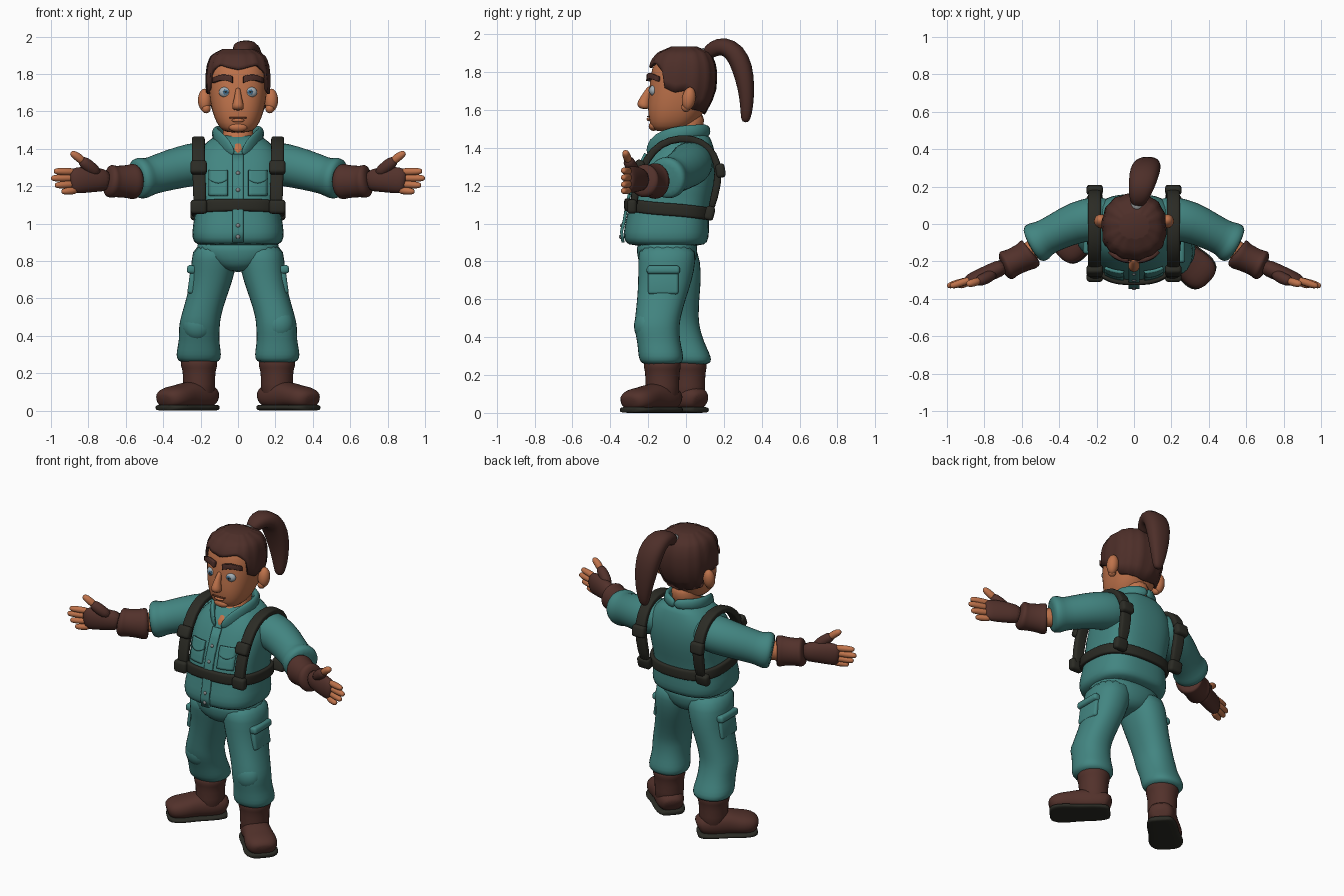
import bpy, bmesh, math
from math import sin, cos, pi
from mathutils import Vector

cube = bpy.data.objects.get("Cube")
if cube:
    bpy.data.objects.remove(cube, do_unlink=True)


def material(name, *rgb):
    m = bpy.data.materials.new(name)
    m.use_nodes = True
    m.diffuse_color = (*rgb, 1)
    bsdf = next(n for n in m.node_tree.nodes if n.type == 'BSDF_PRINCIPLED')
    bsdf.inputs["Base Color"].default_value = (*rgb, 1)
    bsdf.inputs["Roughness"].default_value = 0.8
    return m


TEAL = material("teal cloth", .055, .235, .22)
SKIN = material("skin", .52, .17, .07)
HAIR = material("dark brown hair", .075, .028, .022)
LEATHER = material("brown leather", .085, .031, .024)
STRAP = material("dark webbing", .024, .024, .018)
METAL = material("grey metal", .24, .25, .25)
EYE = material("pale eye", .36, .42, .46)
IRIS = material("blue iris", .06, .17, .3)
LIP = material("lip line", .26, .075, .035)


def finish(name, bm, mat, subdiv=1, thick=0):
    bmesh.ops.recalc_face_normals(bm, faces=bm.faces)
    me = bpy.data.meshes.new(name)
    bm.to_mesh(me)
    bm.free()
    me.materials.append(mat)
    for p in me.polygons:
        p.use_smooth = True
    ob = bpy.data.objects.new(name, me)
    bpy.context.collection.objects.link(ob)
    if thick:
        mod = ob.modifiers.new("thickness", 'SOLIDIFY')
        mod.thickness, mod.offset = thick, 0
    if subdiv:
        ob.modifiers.new("smooth", 'SUBSURF').levels = subdiv
        ob.modifiers["smooth"].render_levels = subdiv
    return ob


def oval(ang, a, b, n):
    """Point on a squared oval; angle zero is at -b."""
    s, c = sin(ang), cos(ang)
    return (math.copysign(abs(s) ** (2 / n) * a, s), -math.copysign(abs(c) ** (2 / n) * b, c))


def skin_rings(bm, rings, closed=False, cap=True):
    loops = [[bm.verts.new(p) for p in r] for r in rings]
    pairs = list(zip(loops, loops[1:])) + ([(loops[-1], loops[0])] if closed else [])
    for r, q in pairs:
        for i in range(len(r)):
            j = (i + 1) % len(r)
            bm.faces.new((r[i], r[j], q[j], q[i]))
    if cap and not closed:
        bm.faces.new(loops[0])
        bm.faces.new(loops[-1])


def loft(name, mat, rows, ref=None, side=1, n=2, segs=16, closed=False):
    """Oval rings (x, y, z, a, b): level ones, or across the path if ref is given."""
    pts = [Vector((r[0] * side, r[1], r[2])) for r in rows]
    rings, last = [], len(pts) - 1
    for i, (p, r) in enumerate(zip(pts, rows)):
        u, v = Vector((1, 0, 0)), Vector((0, 1, 0))
        if ref:
            nxt = pts[(i + 1) % len(pts)] if closed else pts[min(i + 1, last)]
            t = (nxt - pts[i - 1 if closed else max(i - 1, 0)]).normalized()
            u = Vector(ref).cross(t).normalized()
            v = t.cross(u)
        ovals = [oval(2 * pi * k / segs, r[3], r[4], n) for k in range(segs)]
        rings.append([p + u * a + v * b for a, b in ovals])
    bm = bmesh.new()
    skin_rings(bm, rings, closed)
    return finish(name, bm, mat)


def ball(name, mat, loc, size, tilt=0):
    bm = bmesh.new()
    bmesh.ops.create_uvsphere(bm, u_segments=20, v_segments=12, radius=1)
    bmesh.ops.scale(bm, vec=size, verts=bm.verts)
    ob = finish(name, bm, mat, 0)
    ob.location, ob.rotation_euler = loc, (tilt, 0, 0)


def box(name, mat, loc, size, rot=(0, 0, 0)):
    bm = bmesh.new()
    bmesh.ops.create_cube(bm, size=1)
    bmesh.ops.scale(bm, vec=size, verts=bm.verts)
    ob = finish(name, bm, mat, 0)
    ob.location, ob.rotation_euler = loc, rot
    mod = ob.modifiers.new("round", 'BEVEL')
    mod.width, mod.segments = min(size) * .35, 3


def lerp_rows(rows, z):
    """Interpolate a table by its first column."""
    z = min(max(z, rows[0][0]), rows[-1][0])
    for p, q in zip(rows, rows[1:]):
        if z <= q[0]:
            f = (z - p[0]) / (q[0] - p[0])
            return [a + (b - a) * f for a, b in zip(p[1:], q[1:])]


def body(name, mat, rows, n):
    return loft(name, mat, [(0, (f + b) / 2, z, w, (b - f) / 2) for z, f, b, w in rows], n=n, segs=24)


def front_y(rows, n, x, z):
    f, b, w = lerp_rows(rows, z)
    return (f + b) / 2 - (b - f) / 2 * max(0, 1 - abs(x / w) ** n) ** (1 / n)


def patch(name, mat, rows, n, x0, x1, shape, thick=.016, lift=.004):
    """Thin plate on the front of a body; shape gives low and high z for 0..1."""
    bm, grid = bmesh.new(), []
    for i in range(7):
        x, (lo, hi) = x0 + (x1 - x0) * i / 6, shape(i / 6)
        zs = [lo + (hi - lo) * j / 8 for j in range(9)]
        grid.append([bm.verts.new((x, front_y(rows, n, x, z) - lift, z)) for z in zs])
    for c, d in zip(grid, grid[1:]):
        for j in range(8):
            bm.faces.new((c[j], d[j], d[j + 1], c[j + 1]))
    finish(name, bm, mat, 0, thick)


# Body tables: height, front, back, half width
TORSO = [(.88, -.29, .09, .21), (.9, -.325, .115, .24), (.95, -.335, .125, .25), (1.03, -.315, .12, .235),
         (1.1, -.305, .13, .225), (1.2, -.28, .155, .235), (1.3, -.24, .165, .24), (1.38, -.2, .155, .225),
         (1.44, -.15, .135, .165), (1.48, -.11, .12, .11)]
HEAD = [(1.485, -.16, -.03, .06), (1.51, -.188, .03, .1), (1.57, -.2, .085, .13), (1.63, -.203, .12, .145),
        (1.7, -.195, .145, .157), (1.78, -.19, .152, .16), (1.85, -.172, .14, .15), (1.89, -.14, .115, .13),
        (1.92, -.07, .05, .07)]
TN, HN = 2.7, 2.4

# Jacket
body("jacket", TEAL, TORSO, TN)
patch("jacket_placket", TEAL, TORSO, TN, -.028, .028, lambda t: (.9, 1.37), lift=.008)
for k, z in enumerate((.99, 1.18, 1.27, .93)):
    ball(f"button_{k}", METAL, (0, front_y(TORSO, TN, 0, z) - .015, z), (.011, .008, .011))
loft("neck", SKIN, [(0, -.09, 1.34, .03, .12), (0, -.085, 1.4, .055, .118), (0, -.03, 1.45, .09, .1),
                    (0, .01, 1.5, .08, .085), (0, .02, 1.6, .08, .085)])

# Pelvis
loft("pelvis", TEAL, [(0, -.1, .74, .06, .1), (0, -.1, .78, .15, .15), (0, -.1, .85, .235, .165),
                      (0, -.1, .93, .225, .165)], n=2.4)

for side, word in ((1, "left_"), (-1, "right_")):
    # Collar wing
    loft(word + "collar", TEAL, [(.02, -.205, 1.37, .008, .012), (.06, -.18, 1.41, .014, .045),
         (.105, -.11, 1.46, .018, .042), (.13, -.02, 1.485, .02, .035), (.1, .08, 1.49, .02, .035),
         (-.01, .125, 1.49, .02, .035)], (0, 0, 1), side)
    # Chest pocket
    xs = sorted((.055 * side, .155 * side))
    patch(word + "chest_pocket", TEAL, TORSO, TN, *xs, lambda t: (1.15, 1.25))
    patch(word + "pocket_flap", TEAL, TORSO, TN, *xs, lambda t: (1.235 - .02 * sin(pi * t), 1.285), lift=.012)

    # Sleeve with rolled end, and bare forearm
    loft(word + "sleeve", TEAL, [(.1, .03, 1.33, .1, .09), (.19, .03, 1.325, .125, .12), (.3, .015, 1.305, .115, .115),
         (.42, -.045, 1.27, .1, .105), (.48, -.075, 1.25, .097, .1), (.505, -.09, 1.245, .112, .114),
         (.535, -.107, 1.24, .112, .112), (.55, -.115, 1.237, .09, .09)], (0, 0, 1), side)
    loft(word + "forearm", SKIN, [(.45, -.08, 1.24, .06, .065), (.58, -.165, 1.225, .055, .06),
         (.7, -.22, 1.23, .045, .05)], (0, 0, 1), side)
    # Gauntlet and fingerless glove
    loft(word + "gauntlet", LEATHER, [(.545, -.15, 1.225, .07, .08), (.55, -.155, 1.225, .086, .097),
         (.575, -.168, 1.225, .086, .097), (.585, -.175, 1.225, .078, .09), (.66, -.21, 1.225, .074, .084),
         (.67, -.215, 1.226, .083, .09), (.69, -.225, 1.227, .083, .09), (.705, -.23, 1.23, .05, .06)],
         (0, 0, 1), side)
    loft(word + "glove", LEATHER, [(.68, -.22, 1.23, .046, .058), (.76, -.255, 1.235, .046, .066),
         (.83, -.285, 1.235, .043, .074), (.885, -.302, 1.228, .034, .068), (.9, -.306, 1.226, .02, .05)],
         (0, 0, 1), side)
    loft(word + "glove_thumb", LEATHER, [(.74, -.26, 1.26, .03, .03), (.8, -.295, 1.31, .034, .036),
         (.845, -.31, 1.345, .027, .028)], (0, 0, 1), side)
    loft(word + "thumb", SKIN, [(.82, -.3, 1.325, .022, .023), (.86, -.315, 1.36, .022, .023),
         (.885, -.32, 1.375, .019, .019), (.895, -.322, 1.38, .008, .008)], (0, 0, 1), side)
    for k, (reach, rise) in enumerate(((.985, 1.28), (1, 1.243), (.98, 1.205), (.945, 1.172))):
        z = 1.277 - k * .033
        loft(f"{word}finger_{k}", SKIN, [(.86, -.293, z, .02, .021), (reach - .05, -.318, (z + rise) / 2, .021, .021),
             (reach - .012, -.33, rise, .018, .018), (reach, -.333, rise, .009, .009)], (0, 0, 1), side, segs=10)

    # Trouser leg: left stands forward, right stands back
    back = .0 if side > 0 else .24
    LEG = [(.11, -.1, .9, .13, .155), (.127, -.1, .8, .125, .155), (.14, -.11, .7, .115, .145),
           (.17, -.13, .6, .108, .13), (.2, -.15, .5, .108, .122), (.207, -.155, .45, .112, .122),
           (.208, -.145, .38, .108, .115), (.21, -.135, .32, .12, .12), (.21, -.13, .28, .123, .12),
           (.208, -.13, .25, .1, .1)]
    loft(word + "trouser_leg", TEAL, [(x, y + back * (.9 - z), z, a, b) for x, y, z, a, b in LEG], side=side, n=2.3)
    ball(word + "knee_pad", TEAL, (.215 * side, -.205 + back * .45, .46), (.085, .07, .09))
    box(word + "cargo_pocket", TEAL, (.243 * side, -.12 + back * .2, .69), (.04, .16, .13), (0, -.14 * side, 0))
    box(word + "cargo_flap", TEAL, (.248 * side, -.12 + back * .2, .755), (.05, .175, .045), (0, -.14 * side, 0))

    # Boot: shaft, foot and sole along an outward direction
    by = -.125 if side > 0 else .012
    loft(word + "boot_shaft", LEATHER, [(.208, by, .04, .09, .095), (.208, by, .15, .086, .09),
         (.208, by, .22, .09, .093), (.208, by, .235, .1, .1), (.208, by, .27, .1, .1),
         (.208, by, .28, .085, .085)], side=side)
    FOOT = [(-.1, .065, .045, .035), (-.085, .075, .075, .06), (0, .08, .09, .072), (.08, .085, .085, .075),
            (.14, .075, .097, .063), (.2, .07, .1, .062), (.245, .062, .082, .05), (.262, .055, .045, .03)]
    dx, dy = sin(.82), -cos(.82)
    loft(word + "boot_foot", LEATHER, [(.208 + d * dx, by + d * dy, z, w, h) for d, z, w, h in FOOT],
         (0, 0, 1), side, 2.4)
    loft(word + "boot_sole", STRAP, [(.208 + d * dx, by + d * dy, .016, w + .006, .016) for d, z, w, h in FOOT],
         (0, 0, 1), side, 3.5)

    # Harness strap over the shoulder, with buckles
    loft(word + "shoulder_strap", STRAP, [(.205, -.275, 1.08, .02, .035), (.205, -.27, 1.18, .02, .035),
         (.21, -.235, 1.29, .02, .035), (.212, -.175, 1.39, .02, .035), (.212, -.09, 1.445, .02, .035),
         (.212, .03, 1.455, .02, .035), (.212, .12, 1.41, .02, .035), (.21, .17, 1.32, .02, .035),
         (.205, .172, 1.22, .02, .035), (.2, .125, 1.05, .02, .035)], (1, 0, 0), side, 4)
    for label, y, z, tilt in (("front", -.25, 1.3, -.45), ("lower", -.285, 1.09, 0), ("back", .182, 1.28, .15),
                              ("rear", .125, 1.055, -.25)):
        box(f"{word}{label}_buckle", STRAP, (.21 * side, y, z), (.088, .05, .075), (tilt, 0, 0))

    # Ear, eye and brow
    ball(word + "ear", SKIN, (.178 * side, .015, 1.66), (.036, .036, .062), -.15)
    ball(word + "ear_lobe", SKIN, (.17 * side, 0, 1.615), (.024, .024, .025))
    ey = front_y(HEAD, HN, .07, 1.705)
    ball(word + "eye", EYE, (.068 * side, ey + .012, 1.703), (.034, .022, .029))
    ball(word + "iris", IRIS, (.066 * side, ey - .009, 1.703), (.014, .004, .014))
    ball(word + "pupil", STRAP, (.066 * side, ey - .012, 1.703), (.006, .003, .006))
    patch(word + "brow", HAIR, HEAD, HN, .028 * side, .128 * side,
          lambda t: (1.752 + .014 * sin(pi * t), 1.785 + .012 * sin(pi * t) - .008 * t), .03, .005)

# Harness belt follows the jacket
belt = []
for k in range(28):
    ang = 2 * pi * k / 28
    z = 1.075 + .025 * cos(ang)
    f, b, w = lerp_rows(TORSO, z)
    x, y = oval(ang, w + .008, (b - f) / 2 + .008, TN)
    belt.append((x, (f + b) / 2 + y, z, .016, .034))
loft("harness_belt", STRAP, belt, (0, 0, 1), n=4, segs=12, closed=True)

# Head, nose and mouth
body("head", SKIN, HEAD, HN)
loft("nose", SKIN, [(0, -.185, 1.73, .012, .015), (0, -.205, 1.69, .017, .022), (0, -.222, 1.65, .026, .032),
                    (0, -.226, 1.625, .034, .036), (0, -.215, 1.604, .026, .024)])
patch("mouth", LIP, HEAD, HN, -.045, .045, lambda t: (1.564, 1.569), .008, .003)
ball("lower_lip", SKIN, (0, -.196, 1.552), (.034, .012, .01))
ball("chin", SKIN, (0, -.172, 1.515), (.05, .025, .025))

# Hair cap: columns rise from the hairline to the crown
LINE = [(0, 1.815), (.6, 1.84), (1, 1.8), (1.12, 1.71), (1.45, 1.685), (1.75, 1.7), (1.95, 1.6), (3.2, 1.57)]
rings = []
for r in range(11):
    ring = []
    for k in range(56):
        ang = 2 * pi * k / 56
        low = lerp_rows(LINE, min(ang, 2 * pi - ang))[0]
        z = low + (1.92 - low) * (1 - (1 - r / 10) ** 2)
        f, b, w = lerp_rows(HEAD, z)
        grow = .006 + .003 * sin(ang * 14)
        x, y = oval(ang, w + grow, (b - f) / 2 + grow, HN)
        ring.append((x, (f + b) / 2 + y, z + .008))
    rings.append(ring)
bm = bmesh.new()
skin_rings(bm, rings, cap=False)
bm.verts.ensure_lookup_table()
bm.faces.new(bm.verts[-56:])
finish("hair_cap", bm, HAIR, 0, .014)

# Ponytail and its tie
loft("hair_tie", METAL, [(.01, .065, 1.86, .036, .036), (.012, .08, 1.873, .044, .044),
                         (.016, .105, 1.895, .042, .042), (.02, .12, 1.905, .032, .032)], (1, 0, 0))
loft("ponytail", HAIR, [(.015, .1, 1.885, .03, .03), (.025, .14, 1.925, .045, .055), (.04, .2, 1.942, .052, .07),
     (.052, .262, 1.905, .058, .08), (.065, .3, 1.82, .057, .08), (.075, .318, 1.72, .045, .068),
     (.08, .322, 1.62, .035, .048), (.08, .315, 1.55, .026, .03), (.08, .312, 1.535, .012, .015)], (1, 0, 0), n=2.4)
